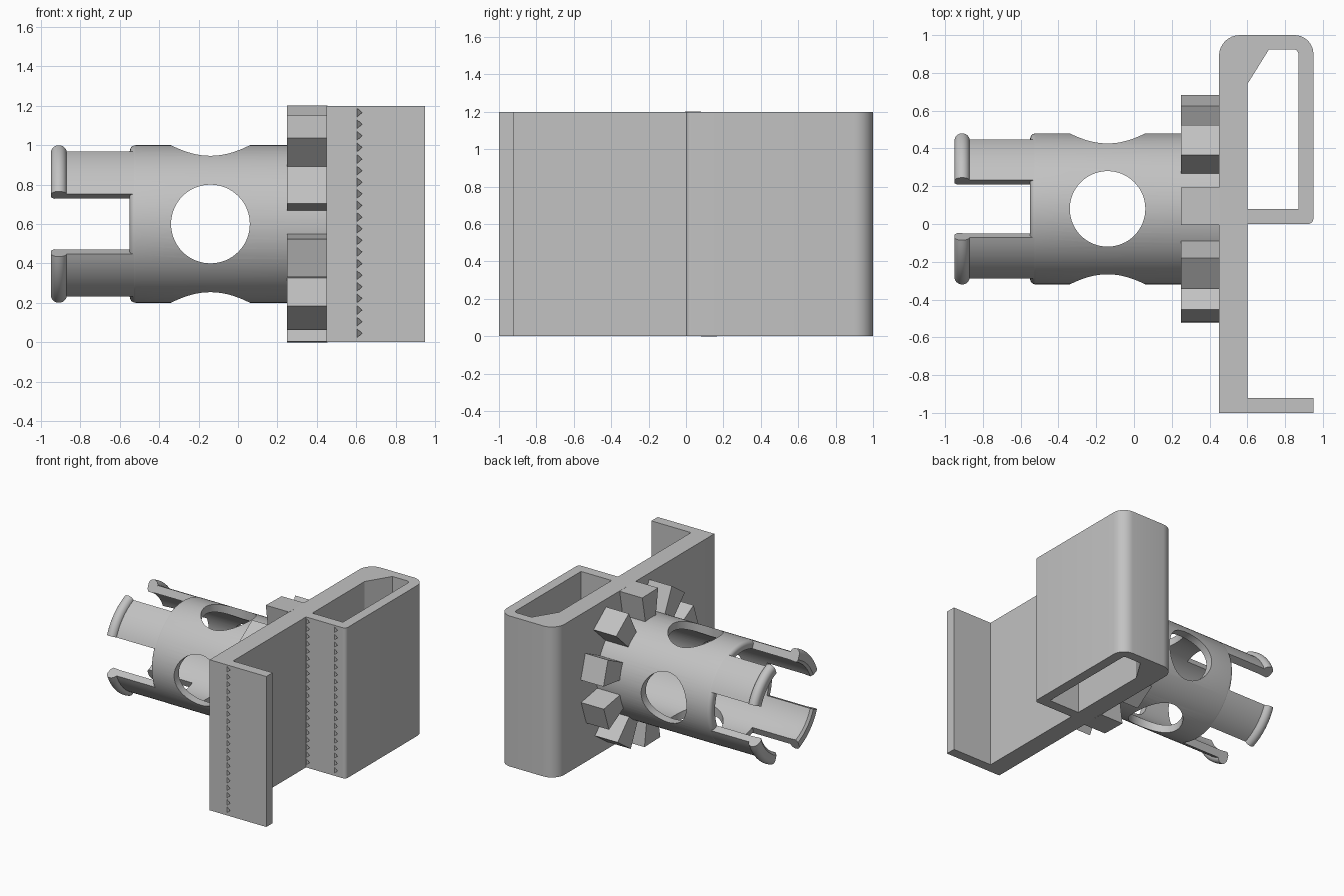
import bpy, bmesh, math
from mathutils import Vector, Matrix

if "Cube" in bpy.data.objects:
    bpy.data.objects.remove(bpy.data.objects["Cube"], do_unlink=True)

GREY = (0.54, 0.54, 0.54, 1)
grey = bpy.data.materials.new("plain_grey")
grey.use_nodes = True
grey.diffuse_color = GREY
grey.node_tree.nodes["Principled BSDF"].inputs["Base Color"].default_value = GREY

AXIS_Y, AXIS_Z, RADIUS, BORE = 0.08, 0.6, 0.4, 0.34
HEIGHT = 1.2


def make(name, bm):
    """Turn a bmesh into a grey object."""
    bmesh.ops.recalc_face_normals(bm, faces=bm.faces)
    mesh = bpy.data.meshes.new(name)
    bm.to_mesh(mesh)
    bm.free()
    mesh.materials.append(grey)
    ob = bpy.data.objects.new(name, mesh)
    bpy.context.collection.objects.link(ob)
    return ob


def activate(ob):
    bpy.ops.object.select_all(action="DESELECT")
    ob.select_set(True)
    bpy.context.view_layer.objects.active = ob


def smooth(ob):
    activate(ob)
    bpy.ops.object.shade_smooth_by_angle(angle=math.radians(30))


def cut(ob, cutter):
    """Subtract a cutter and discard it."""
    cutter.hide_render = True
    mod = ob.modifiers.new("cut", "BOOLEAN")
    mod.operation, mod.solver, mod.object = "DIFFERENCE", "EXACT", cutter
    activate(ob)
    bpy.ops.object.modifier_apply(modifier=mod.name)
    bpy.data.objects.remove(cutter, do_unlink=True)


def rounded(points, steps=8):
    """Outline from (x, y, corner radius) points."""
    out = []
    for i, (x, y, r) in enumerate(points):
        p = Vector((x, y))
        if not r:
            out.append(p)
            continue
        a = (Vector(points[i - 1][:2]) - p).normalized()
        b = (Vector(points[(i + 1) % len(points)][:2]) - p).normalized()
        half = a.angle(b) / 2
        centre = p + (a + b).normalized() * r / math.sin(half)
        start = p + a * r / math.tan(half) - centre
        end = p + b * r / math.tan(half) - centre
        sweep = start.angle_signed(end)
        for k in range(steps + 1):
            out.append(centre + Matrix.Rotation(-sweep * k / steps, 2) @ start)
    return out


def prism(name, outline, z0, z1):
    bm = bmesh.new()
    face = bm.faces.new([bm.verts.new((p[0], p[1], z0)) for p in outline])
    new = bmesh.ops.extrude_face_region(bm, geom=[face])["geom"]
    bmesh.ops.translate(bm, vec=(0, 0, z1 - z0),
                        verts=[v for v in new if isinstance(v, bmesh.types.BMVert)])
    return make(name, bm)


def lathe(name, profile, start, sweep, steps):
    """Turn an (x, radius) section about the tube axis."""
    bm = bmesh.new()
    full = sweep >= 360
    rings = []
    for k in range(steps + (not full)):
        t = math.radians(start + sweep * k / steps)
        rings.append([bm.verts.new((x, AXIS_Y + r * math.sin(t), AXIS_Z + r * math.cos(t)))
                      for x, r in profile])
    n = len(profile)
    for k in range(steps):
        a, b = rings[k], rings[(k + 1) % len(rings)]
        for i in range(n):
            j = (i + 1) % n
            bm.faces.new((a[i], a[j], b[j], b[i]))
    if not full:
        bm.faces.new(rings[0])
        bm.faces.new(rings[-1])
    return make(name, bm)


# Clip bracket: back plate, short flange and closed rounded box
bracket = prism("clip_bracket", rounded([
    (0.45, -1, 0), (0.95, -1, 0), (0.95, -0.92, 0), (0.6, -0.92, 0), (0.6, 0, 0),
    (0.95, 0, 0.03), (0.95, 1, 0.1), (0.45, 1, 0.11)]), 0, HEIGHT)
cut(bracket, prism("box_opening", rounded([
    (0.6, 0.08, 0), (0.87, 0.08, 0), (0.87, 0.925, 0.025), (0.715, 0.925, 0), (0.6, 0.74, 0)]),
    -0.1, HEIGHT + 0.1))

# Rows of tiny triangular grip pits on the flange and box
pits = bmesh.new()
for x, y in ((0.603, -1), (0.603, 0), (0.85, 0)):
    for k in range(20):
        z = 0.045 + k * 0.059
        corners = [(x, y - 0.002, z - 0.024), (x, y - 0.002, z + 0.024),
                   (x + 0.027, y - 0.002, z), (x + 0.027, y + 0.03, z)]
        v = [pits.verts.new(c) for c in corners]
        for f in ((0, 1, 2), (0, 1, 3), (1, 2, 3), (2, 0, 3)):
            pits.faces.new([v[i] for i in f])
cut(bracket, make("grip_pits", pits))
smooth(bracket)

# Hollow tube with a rounded free end
shoulder = [(-0.52 - 0.03 * math.sin(t), 0.37 + 0.03 * math.cos(t))
            for t in (math.pi / 2 * k / 6 for k in range(7))]
tube = lathe("tube", shoulder + [(-0.55, BORE), (0.46, BORE), (0.46, RADIUS)], 0, 360, 96)

# Round cross holes through the tube
for turn in (Matrix.Identity(4), Matrix.Rotation(math.pi / 2, 4, "X")):
    bm = bmesh.new()
    place = Matrix.Translation((-0.14, AXIS_Y, AXIS_Z)) @ turn
    bmesh.ops.create_cone(bm, cap_ends=True, segments=64, radius1=0.2, radius2=0.2,
                          depth=1.1, matrix=place)
    cut(tube, make("hole_cutter", bm))
smooth(tube)

# Four spring arms with a rounded outward lip
lip = [(-0.91 + 0.04 * math.cos(t), 0.393 + 0.04 * math.sin(t))
       for t in (math.pi * k / 12 for k in range(13))]
arm_profile = [(-0.52, RADIUS - 0.001), (-0.87, RADIUS - 0.001)] + lip + [
    (-0.95, 0.355), (-0.935, 0.335), (-0.87, BORE), (-0.52, BORE)]
for k in range(4):
    smooth(lathe(f"spring_arm_{k + 1}", arm_profile, 22.5 + 90 * k, 45, 12))

# Ring of tapered teeth behind the plate
for k in range(10):
    bm = bmesh.new()
    turn = Matrix.Rotation(math.radians(-1.3 - 36 * k), 4, "X")
    place = Matrix.Translation((0, AXIS_Y, AXIS_Z)) @ turn
    section = [(r / 6 * s, r) for r, s in ((0.38, -1), (0.6, -1), (0.6, 1), (0.38, 1))]
    ends = [[bm.verts.new(place @ Vector((x, w, r))) for w, r in section] for x in (0.25, 0.455)]
    for end in ends:
        bm.faces.new(end)
    for i in range(4):
        j = (i + 1) % 4
        bm.faces.new((ends[0][i], ends[0][j], ends[1][j], ends[1][i]))
    make(f"tooth_{k + 1}", bm)
